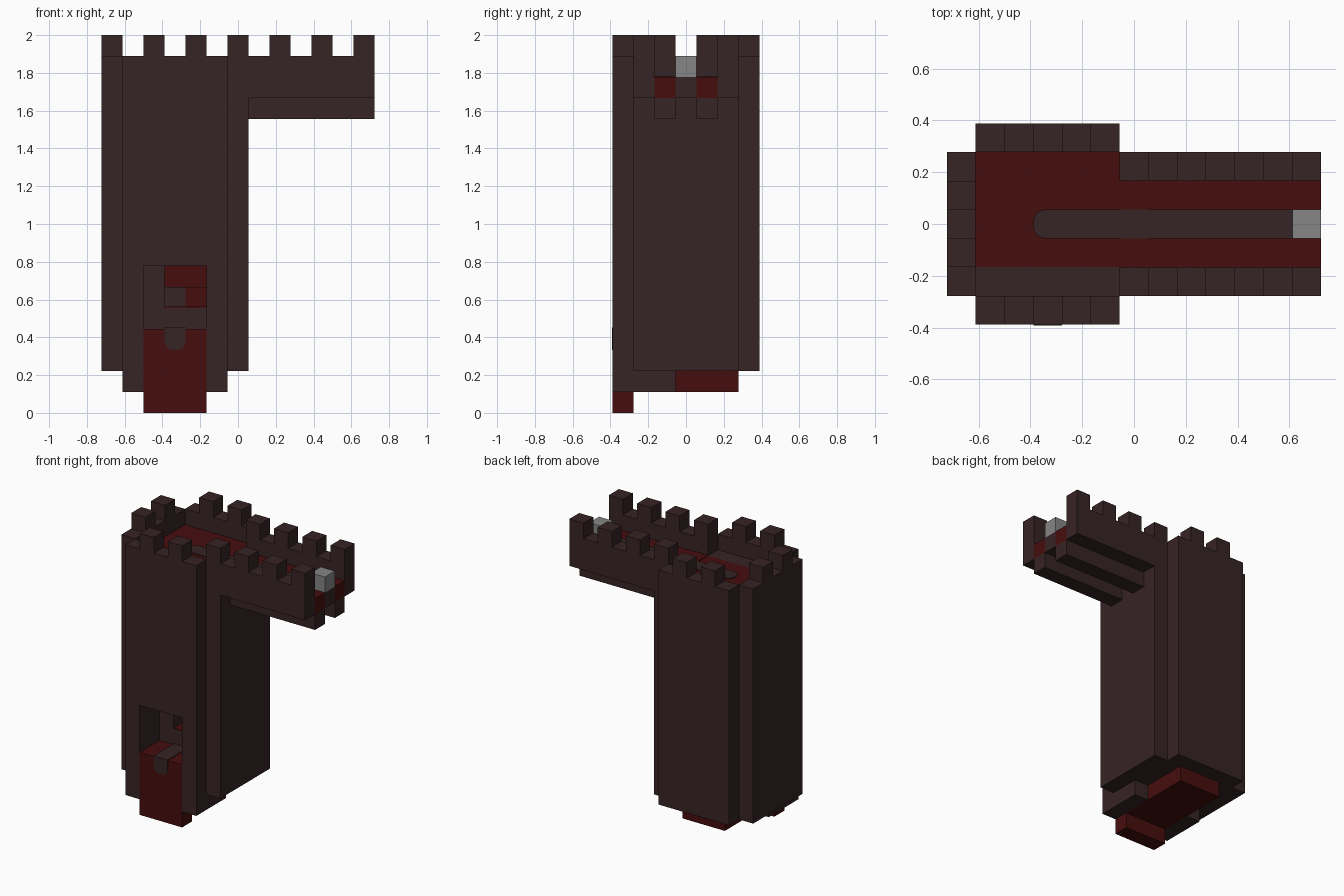
import bpy
import bmesh
from mathutils import Matrix, Vector

default_cube = bpy.data.objects.get("Cube")
if default_cube:
    bpy.data.objects.remove(default_cube, do_unlink=True)

UNIT = 1 / 9                      # edge of one building block
ORIGIN = Vector((-6.5, -3.5, 0))  # grid corner, in blocks
PLATE = 0.06                      # painted plate thickness, in blocks


def make_material(name, colour):
    material = bpy.data.materials.new(name)
    material.use_nodes = True
    rgba = (*colour, 1)
    material.diffuse_color = rgba
    shader = next(n for n in material.node_tree.nodes if n.type == 'BSDF_PRINCIPLED')
    shader.inputs["Base Color"].default_value = rgba
    shader.inputs["Roughness"].default_value = 0.9
    return material


dark = make_material("dark brown stone", (0.037, 0.017, 0.018))
red = make_material("deep red brick", (0.062, 0.004, 0.004))
grey = make_material("grey stone", (0.24, 0.24, 0.24))


def build(name, material, boxes):
    """Make one object from boxes, each given as x, y and z ranges in blocks."""
    bm = bmesh.new()
    for spans in boxes:
        low = Vector([span[0] for span in spans])
        high = Vector([span[1] for span in spans])
        centre = ((low + high) / 2 + ORIGIN) * UNIT
        size = (high - low) * UNIT
        bmesh.ops.create_cube(bm, size=1,
                              matrix=Matrix.Translation(centre) @ Matrix.Diagonal((*size, 1)))
    mesh = bpy.data.meshes.new(name)
    bm.to_mesh(mesh)
    bm.free()
    mesh.materials.append(material)
    obj = bpy.data.objects.new(name, mesh)
    bpy.context.collection.objects.link(obj)
    return obj


def round_end(obj, keep, axis):
    """Round the edges along an axis that satisfy a rule."""
    bm = bmesh.new()
    bm.from_mesh(obj.data)
    edges = [e for e in bm.edges
             if abs((e.verts[0].co - e.verts[1].co).normalized()[axis]) > 0.9
             and all(keep(v.co) for v in e.verts)]
    bmesh.ops.bevel(bm, geom=edges, offset=0.4 * UNIT, segments=4,
                    profile=0.5, affect='EDGES')
    bm.to_mesh(obj.data)
    bm.free()


def both(span):
    """A depth range and its mirror image about the centre plane."""
    return span, (7 - span[1], 7 - span[0])


wide, door, shaft = (1, 6), (2, 5), (2, 17)

# Tower walls
build("side_walls", dark, [((0, 1), wide, shaft), ((6, 7), wide, (2, 16))])
build("back_wall", dark, [(wide, (6, 7), shaft)])
build("front_wall", dark, [((1, 2), (0, 1), (1, 17)), ((5, 6), (0, 1), (1, 17)),
                           (door, (0, 1), (7, 17))])

# Tower core, left open behind the doorway
build("tower_core", dark, [
    (wide, (4, 6), (2, 15)), (wide, (1, 4), (7, 15)),
    ((1, 2), (1, 4), (2, 7)), ((5, 6), (1, 4), (2, 7)),
    (wide, (1, 2), (15, 16))])
build("roof_floor", red, [(wide, (2, 6), (15, 16))])

# Base
build("base_sides", dark, [((1, 2), (1, 3), (1, 2)), ((5, 6), (1, 3), (1, 2))])
build("base_floor", red, [(door, (1, 6), (1, 2))])

# Doorway with its red front and stairs climbing inside
build("door_front", red, [(door, (0, 1), (0, 4)), (door, (1, 4), (2, 4))])
build("door_inner_wall", dark, [((2, 3), (2, 4), (4, 7))])
build("lower_step", dark, [((3, 5), (2, 4), (4, 5)), ((3, 4), (3, 4), (5, 6))])
build("upper_steps", red, [((4, 5), (3, 4), (5, 6)), ((3, 5), (3.5, 4), (6, 7))])
build("step_top", red, [((3, 5), (2, 3), (5, 5 + PLATE))])
build("door_path", dark, [((3, 4), (-PLATE / 2, 2), (4, 4 + PLATE))])
drip = build("door_path_end", dark, [((3, 4), (-PLATE / 2, 0.01), (3, 4 + PLATE))])
round_end(drip, lambda co: co.z < 3.5 * UNIT, 1)

# Bridge arm
arm = (7, 13)
build("arm_walls", dark, [((6, 13), y, (15, 17)) for y in both((1, 2))])
build("arm_floor", red, [(arm, y, (15, 16)) for y in both((2, 3))])
build("arm_rails", dark, [(arm, y, (14, 15)) for y in both((2, 3))])
build("arm_centre", dark, [(arm, (3, 4), (15, 16))])
build("arm_threshold", red, [((6, 7), (2, 5), (16, 16 + PLATE / 2))])
path = build("roof_path", dark, [((3, 12), (3, 4), (16, 16 + PLATE))])
round_end(path, lambda co: co.x < 0, 2)
build("end_block", grey, [((12, 13), (3, 4), (16, 17))])

# Battlements
top = (17, 18)
merlons = [((x, x + 1), y, top) for x in (2, 4) for y in both((0, 1))]
merlons += [((x, x + 1), y, top) for x in range(6, 13, 2) for y in both((1, 2))]
merlons += [((0, 1), y, top) for y in both((2, 3))]
build("battlements", dark, merlons)
